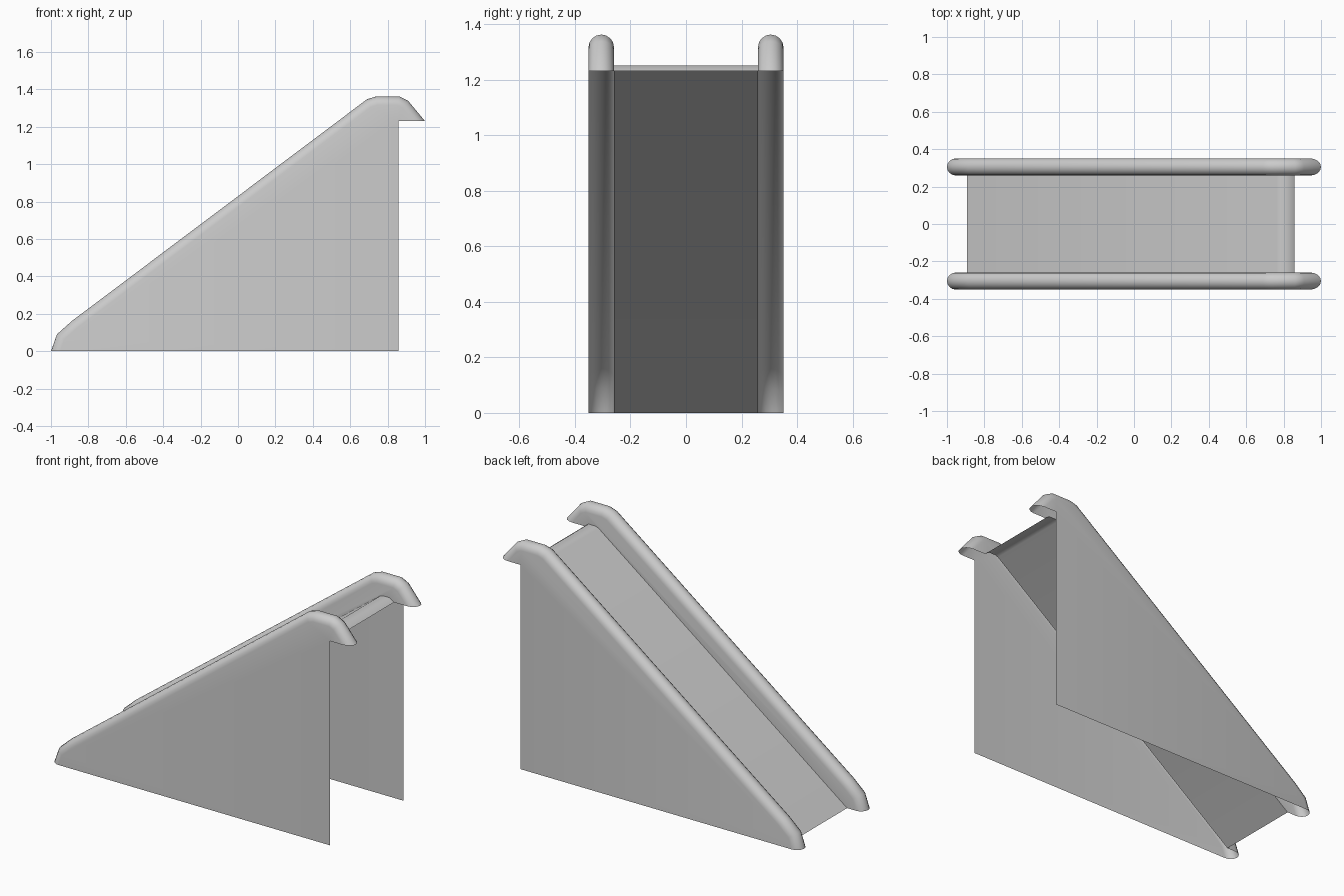
import bpy, bmesh, math
from mathutils import Vector

if "Cube" in bpy.data.objects:
    bpy.data.objects.remove(bpy.data.objects["Cube"])

R = 0.046            # rail half width / rounding
YC = 0.305           # rail centre line
# outer rail outline (x, z) from the foot to the overhang tip
OUTLINE = [(-1, 0), (-0.968, 0.09), (-0.89, 0.16), (0.69, 1.347), (0.738, 1.362),
           (0.862, 1.362), (0.91, 1.338), (1.0, 1.23)]
# sliding surface profile
CHUTE = [(-0.892, 0), (0.765, 1.243), (0.785, 1.25), (0.83, 1.25), (0.858, 1.23)]


def inset(points, d):
    """Offset the outline inwards; the two ends slide along their level cut."""
    pts = [Vector(p) for p in points]
    norms = []
    for a, b in zip(pts, pts[1:]):
        t = (b - a).normalized()
        norms.append(Vector((t.y, -t.x)))
    out = [pts[0] + Vector((d / norms[0].x, 0))]
    for p, n, m in zip(pts[1:], norms, norms[1:]):
        out.append(p + (n + m) * d / (1 + n.dot(m)))
    out.append(pts[-1] + Vector((d / norms[-1].x, 0)))
    return out


def finish(bm, name, angle):
    me = bpy.data.meshes.new(name)
    bm.to_mesh(me)
    bm.free()
    ob = bpy.data.objects.new(name, me)
    bpy.context.collection.objects.link(ob)
    bpy.ops.object.select_all(action='DESELECT')
    ob.select_set(True)
    bpy.context.view_layer.objects.active = ob
    bpy.ops.object.shade_smooth_by_angle(angle=math.radians(angle))
    return ob


# side panel with hollow rounded rail, mirrored to the other side
bm = bmesh.new()
rows = []
STEPS = 8
for i in range(STEPS + 1):
    a = math.pi * i / STEPS
    y = YC + R * math.cos(a)
    d = R * (1 - math.sin(a))
    rows.append([bm.verts.new((p.x, y, p.y)) for p in inset(OUTLINE, d)])
for r, s in zip(rows, rows[1:]):
    for j in range(len(r) - 1):
        bm.faces.new((r[j], r[j + 1], s[j + 1], s[j]))
# outer sheet down to the ground
bm.faces.new(rows[0] + [bm.verts.new((0.858, YC + R, z)) for z in (1.23, 0)])
# inner sheet down to the sliding surface
bm.faces.new(rows[-1] + [bm.verts.new((x, YC - R, z)) for x, z in reversed(CHUTE)])
bmesh.ops.recalc_face_normals(bm, faces=bm.faces)
bm.faces.ensure_lookup_table()
if bm.faces[-2].normal.y < 0:
    bmesh.ops.reverse_faces(bm, faces=bm.faces)
side = finish(bm, "side_panels_with_rails", 40)
side.modifiers.new("Mirror", 'MIRROR').use_axis = (False, True, False)

# sliding surface
bm = bmesh.new()
w = YC - R
left = [bm.verts.new((x, -w, z)) for x, z in CHUTE]
right = [bm.verts.new((x, w, z)) for x, z in CHUTE]
for j in range(len(CHUTE) - 1):
    bm.faces.new((left[j], left[j + 1], right[j + 1], right[j]))
finish(bm, "sliding_surface", 40)
